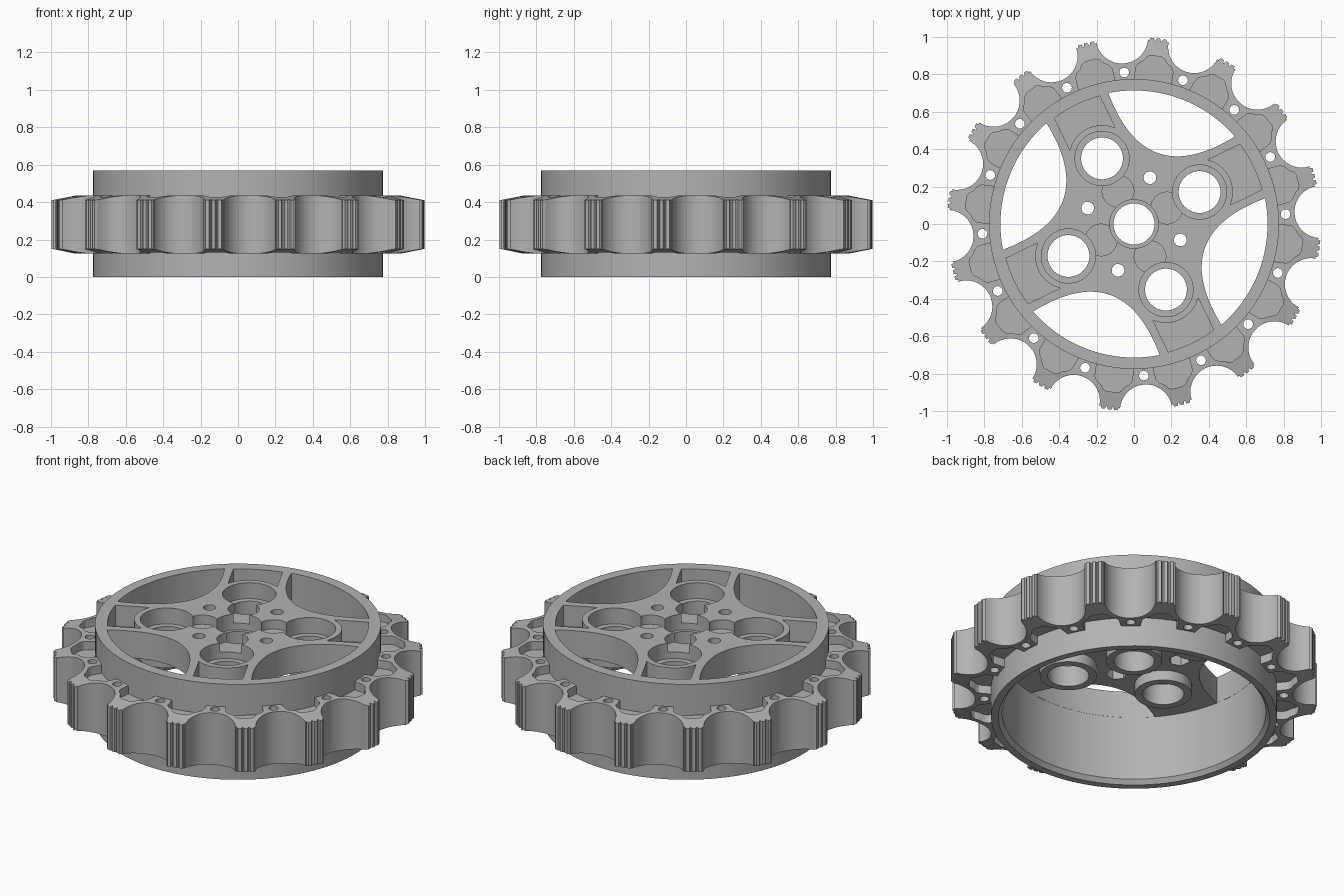
import bpy, bmesh, math
from math import sin, cos, pi, radians

cube = bpy.data.objects.get("Cube")
if cube:
    bpy.data.objects.remove(cube, do_unlink=True)

grey = bpy.data.materials.new("machined_grey")
grey.use_nodes = True
grey.diffuse_color = (0.45, 0.45, 0.45, 1)
grey.node_tree.nodes["Principled BSDF"].inputs["Base Color"].default_value = (0.45, 0.45, 0.45, 1)

SPOKE = [radians(26 + 90 * i) for i in range(4)]
GAP = [radians(3.7 + 22.5 * i) for i in range(16)]
HALF_PITCH = radians(11.25)
TOP, PLATE_BOTTOM = 0.57, 0.41


def make_object(name, bm):
    bmesh.ops.recalc_face_normals(bm, faces=bm.faces)
    mesh = bpy.data.meshes.new(name)
    bm.to_mesh(mesh)
    bm.free()
    mesh.materials.append(grey)
    obj = bpy.data.objects.new(name, mesh)
    bpy.context.collection.objects.link(obj)
    return obj


def add_prism(bm, outline, z0, z1, turn=0.0):
    """Extrude a closed outline, turned about the axle."""
    c, s = cos(turn), sin(turn)
    low, high = [[bm.verts.new((x * c - y * s, x * s + y * c, z)) for x, y in outline] for z in (z0, z1)]
    bm.faces.new(low[::-1])
    bm.faces.new(high)
    for i in range(len(low)):
        j = (i + 1) % len(low)
        bm.faces.new((low[i], low[j], high[j], high[i]))


def circle(u, radius, n=40):
    return [(u + radius * cos(2 * pi * i / n), radius * sin(2 * pi * i / n)) for i in range(n)]


def prisms(name, parts):
    bm = bmesh.new()
    for outline, z0, z1, turn in parts:
        add_prism(bm, outline, z0, z1, turn)
    return make_object(name, bm)


def boolean(obj, tool, operation="DIFFERENCE"):
    mod = obj.modifiers.new(tool.name, "BOOLEAN")
    mod.operation = operation
    mod.solver = "EXACT"
    mod.object = tool
    tool.hide_render = True


def finish(obj, angle=30):
    """Bake the modifiers, drop the cutters and smooth the curved walls."""
    tools = [m.object for m in obj.modifiers]
    graph = bpy.context.evaluated_depsgraph_get()
    mesh = bpy.data.meshes.new_from_object(obj.evaluated_get(graph))
    obj.modifiers.clear()
    obj.data = mesh
    for tool in tools:
        bpy.data.objects.remove(tool, do_unlink=True)
    bpy.ops.object.select_all(action="DESELECT")
    obj.select_set(True)
    bpy.context.view_layer.objects.active = obj
    bpy.ops.object.shade_smooth_by_angle(angle=radians(angle))


# Wheel body: a deep rim closed by a plate near the top
bm = bmesh.new()
profile = [(0, PLATE_BOTTOM), (0.715, PLATE_BOTTOM), (0.715, 0.025), (0.735, 0),
           (0.775, 0), (0.775, TOP), (0, TOP)]
verts = [bm.verts.new((r, 0, z)) for r, z in profile]
edges = [bm.edges.new(pair) for pair in zip(verts, verts[1:])]
bmesh.ops.spin(bm, geom=verts + edges, cent=(0, 0, 0), axis=(0, 0, 1), angle=2 * pi, steps=128)
bmesh.ops.remove_doubles(bm, verts=bm.verts, dist=0.0002)
wheel = make_object("rim_and_hub", bm)

# Bosses under the plate
bosses = [(circle(0, 0.15), 0.35, 0.45, 0)]
bosses += [(circle(0.39, 0.155), 0.35, 0.45, a) for a in SPOKE]
boolean(wheel, prisms("bosses", bosses), "UNION")

# Curved windows between the spokes
window = [(0.4 + 1.7 * v * v, v) for v in (-0.357 + 0.714 * i / 24 for i in range(25))]
window += [(0.714 * cos(a), 0.714 * sin(a)) for a in (radians(30 - 60 * i / 24) for i in range(25))]
boolean(wheel, prisms("windows", [(window, 0.2, 0.7, a + pi / 4) for a in SPOKE]))

# Pockets in the spokes, rounded around the holes
WIDE = 0.135
steps = [-WIDE + 2 * WIDE * i / 14 for i in range(15)]
pocket = [(0.39 + math.sqrt(0.178 ** 2 - v * v), v) for v in steps]
pocket += [(math.sqrt(0.708 ** 2 - v * v), v) for v in reversed(steps)]
boolean(wheel, prisms("spoke_pockets", [(pocket, 0.445, 0.7, a) for a in SPOKE]))

# Round recesses linking the centre to the outer holes
boolean(wheel, prisms("links", [(circle(0.195, 0.085), 0.515, 0.7, a) for a in SPOKE]))

# Counterbores and through holes
bores = [(circle(0, 0.13), 0.475, 0.7, 0)] + [(circle(0.39, 0.145), 0.475, 0.7, a) for a in SPOKE]
boolean(wheel, prisms("counterbores", bores))
holes = [(circle(0, 0.11), 0.2, 0.7, 0)] + [(circle(0.39, 0.112), 0.2, 0.7, a) for a in SPOKE]
holes += [(circle(0.262, 0.034, 20), 0.2, 0.7, a + pi / 4) for a in SPOKE]
boolean(wheel, prisms("holes", holes))
boolean(wheel, prisms("nut_seats", [(circle(0.262, 0.058, 6), 0.3, 0.47, a + pi / 4) for a in SPOKE]))
finish(wheel)

# Tooth ring: scalloped gaps and ridged tips, thinner towards the tips
outline = []
for gap in GAP:
    for i in range(19):
        t = radians(-82 + 164 * i / 18)
        x, y = 1 - 0.14 * cos(t), 0.14 * sin(t)
        outline.append((math.hypot(x, y), gap + math.atan2(y, x)))
    for k in (-1, 0, 1):
        for off, r in ((-0.015, 0.985), (-0.009, 1), (0.009, 1), (0.015, 0.985)):
            outline.append((r, gap + HALF_PITCH + k * 0.034 + off))

bm = bmesh.new()
rings = [[], [], [], [], [], []]
for r, a in outline:
    mid = min(r - 0.002, 0.87)
    drop = 0.025 * max(0, r - 0.87) / 0.13
    sections = ((0.762, 0.125), (mid, 0.125), (r, 0.125 + drop),
                (r, 0.435 - drop), (mid, 0.435), (0.762, 0.435))
    for ring, (radius, z) in zip(rings, sections):
        ring.append(bm.verts.new((radius * cos(a), radius * sin(a), z)))
for ring, other in zip(rings, rings[1:] + rings[:1]):
    for i in range(len(ring)):
        j = (i + 1) % len(ring)
        bm.faces.new((ring[i], ring[j], other[j], other[i]))
teeth = make_object("tooth_ring", bm)

# Relief pockets on both sides of each tooth, and bolt holes at the gaps
half = [(0.74, 0.1), (0.835, 0.1), (0.855, 0.088), (0.875, 0.062), (0.895, 0.048), (0.905, 0.03)]
relief = half + [(u, -v) for u, v in reversed(half)]
cuts = []
for a in GAP:
    cuts += [(relief, 0.385, 0.6, a + HALF_PITCH), (relief, 0.0, 0.175, a + HALF_PITCH)]
    cuts.append((circle(0.812, 0.026, 16), 0.0, 0.6, a))
boolean(teeth, prisms("reliefs", cuts))
finish(teeth, 25)
